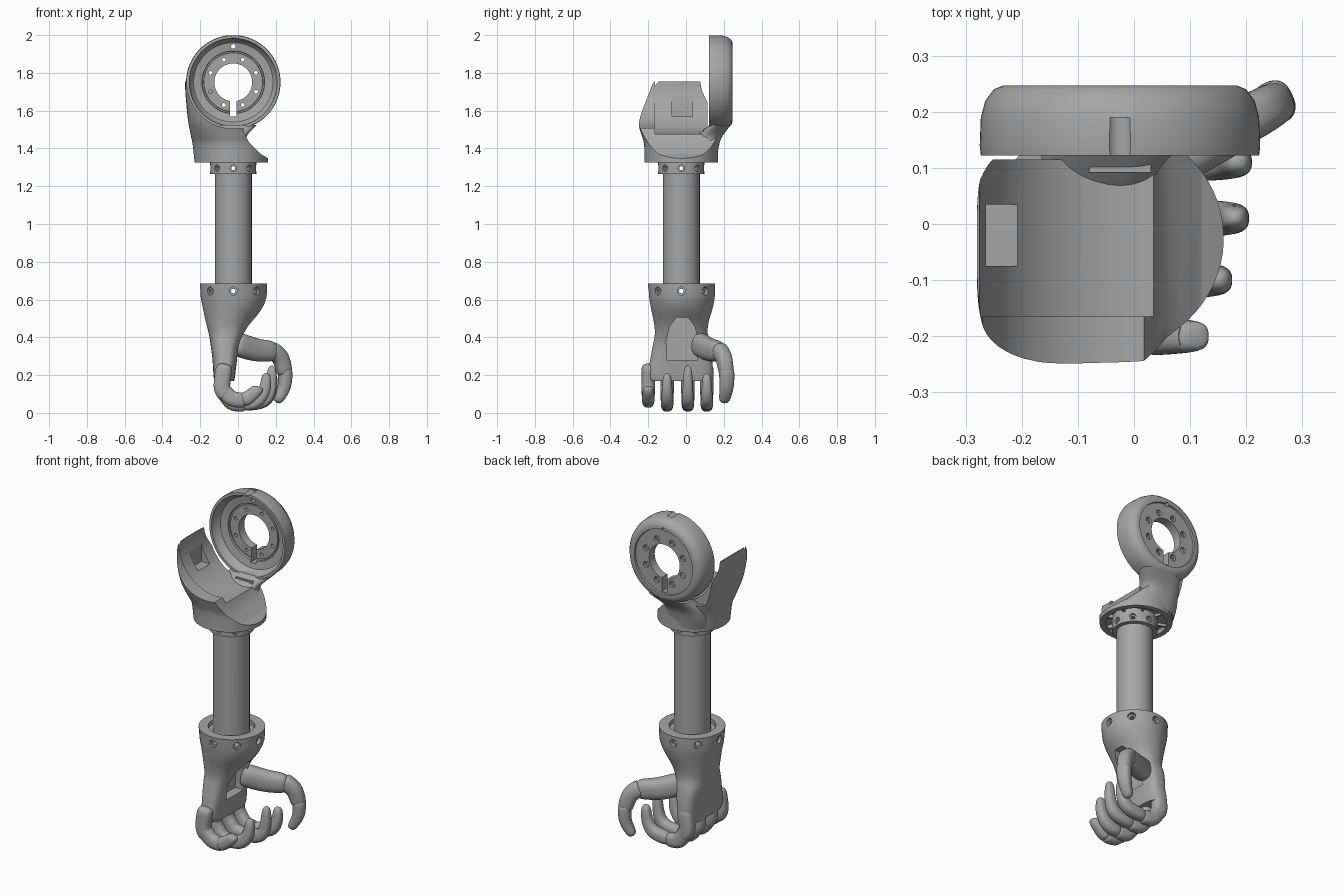
import bpy, bmesh
from math import pi, sin, cos
from mathutils import Vector

cube = bpy.data.objects.get("Cube")
if cube:
    bpy.data.objects.remove(cube)

grey = bpy.data.materials.new("mid_grey")
grey.use_nodes = True
grey.diffuse_color = (0.38, 0.38, 0.38, 1)
grey.node_tree.nodes["Principled BSDF"].inputs["Base Color"].default_value = (0.38, 0.38, 0.38, 1)

AX = -0.025            # arm axis in x and y
RING_Z = 1.75          # centre of the shoulder ring


def skin(name, rings, wrap=False):
    """Bridge rings of points into a closed solid (wrap joins last to first)."""
    bm = bmesh.new()
    rows = [[bm.verts.new(p) for p in ring] for ring in rings]
    n = len(rows[0])
    pairs = list(zip(rows, rows[1:]))
    if wrap:
        pairs.append((rows[-1], rows[0]))
    else:
        bm.faces.new(rows[0])
        bm.faces.new(rows[-1])
    for a, b in pairs:
        for i in range(n):
            j = (i + 1) % n
            bm.faces.new((a[i], a[j], b[j], b[i]))
    bmesh.ops.recalc_face_normals(bm, faces=bm.faces)
    me = bpy.data.meshes.new(name)
    bm.to_mesh(me)
    bm.free()
    me.materials.append(grey)
    ob = bpy.data.objects.new(name, me)
    bpy.context.collection.objects.link(ob)
    return ob


def smooth_path(pts, steps):
    """Catmull-Rom interpolation through tuples of any length."""
    pts = [Vector(p) for p in pts]
    out = []
    for i in range(len(pts) - 1):
        a, b, c, d = pts[max(i - 1, 0)], pts[i], pts[i + 1], pts[min(i + 2, len(pts) - 1)]
        for k in range(steps):
            t = k / steps
            out.append(b + (c - a) * (t / 2) + (a * 2 - b * 5 + c * 4 - d) * (t * t / 2)
                       + (b * 3 - a - c * 3 + d) * (t ** 3 / 2))
    return out + [pts[-1]]


def oval(centre, u, v, p, n):
    def power(x):
        return abs(x) ** (2 / p) * (1 if x > 0 else -1)
    return [centre + u * power(cos(a)) + v * power(sin(a))
            for a in (2 * pi * (i + 0.5) / n for i in range(n))]


def shell(name, sections):
    """Vertical loft; each section is z, x0, x1, y0, y1, squareness."""
    return skin(name, [oval(Vector(((x0 + x1) / 2, (y0 + y1) / 2, z)),
                            Vector(((x1 - x0) / 2, 0, 0)), Vector((0, (y1 - y0) / 2, 0)), p, 64)
                       for z, x0, x1, y0, y1, p in smooth_path(sections, 4)])


def limb(name, pts, side, wide, thick, taper):
    """Rounded finger bone along a path, narrowing to the taper factor."""
    path = smooth_path(pts, 8)
    side, rings, n = Vector(side), [], 20
    for k in range(n + 1):
        s = (1 - cos(pi * k / n)) / 2
        f = s * (len(path) - 1)
        i = min(int(f), len(path) - 2)
        c = path[i].lerp(path[i + 1], f - i)
        t = (path[min(i + 2, len(path) - 1)] - path[max(i - 1, 0)]).normalized()
        u = (side - t * side.dot(t)).normalized()
        r = (1.02 - (2 * s - 1) ** 8) ** 0.5 * (1 + (taper - 1) * s * s)
        rings.append(oval(c, u * wide * r, t.cross(u) * thick * r, 2.5, 28))
    return skin(name, rings)


def prism(name, profile, y0, y1):
    return skin(name, [[(x, y, z) for x, z in profile] for y in (y0, y1)])


def box(name, x0, x1, y0, y1, z0, z1):
    return prism(name, [(x0, z0), (x1, z0), (x1, z1), (x0, z1)], y0, y1)


def rod(name, a, b, r, n=24):
    a, b = Vector(a), Vector(b)
    u = (b - a).orthogonal().normalized()
    v = (b - a).normalized().cross(u)
    return skin(name, [oval(c, u * r, v * r, 2, n) for c in (a, b)])


def cut(ob, *cutters):
    for c in cutters:
        m = ob.modifiers.new("cut", "BOOLEAN")
        m.operation, m.solver, m.object = "DIFFERENCE", "EXACT", c
        bpy.context.view_layer.objects.active = ob
        bpy.ops.object.modifier_apply(modifier=m.name)
        bpy.data.objects.remove(c)


def sleeve(name, r, bore, z0, z1):
    """Hollow cylinder on the arm axis."""
    return skin(name, [[(AX + q * cos(a), AX + q * sin(a), z)
                        for a in (2 * pi * i / 64 for i in range(64))]
                       for q, z in ((r, z0), (r, z1), (bore, z1), (bore, z0))], wrap=True)


def screw_holes(ob, z, r, radius, sink):
    """Eight radial holes with a wider countersink at the surface."""
    for k in range(8):
        d = Vector((cos(k * pi / 4), sin(k * pi / 4), 0))
        c = Vector((AX, AX, z))
        cut(ob, rod("drill", c + d * 0.05, c + d * 0.3, r))
        if sink:
            cut(ob, rod("sink", c + d * (radius - sink), c + d * 0.3, r * 1.8))


# Arm tube and upper collar
tube = sleeve("arm_tube", 0.098, 0.085, 0.55, 1.36)
screw_holes(tube, 0.645, 0.012, 0.1, 0)
screw_holes(tube, 1.295, 0.01, 0.1, 0)
collar = sleeve("upper_collar", 0.122, 0.098, 1.265, 1.36)
screw_holes(collar, 1.295, 0.01, 0.122, 0.012)

# Wrist cuff flowing into the palm
hand = shell("wrist_and_palm", [
    (0.17, -0.125, -0.02, -0.19, 0.135, 3.5), (0.2, -0.13, -0.015, -0.2, 0.142, 3.5),
    (0.28, -0.135, -0.005, -0.19, 0.14, 3.2), (0.36, -0.145, 0.01, -0.175, 0.13, 2.8),
    (0.42, -0.155, 0.04, -0.165, 0.115, 2.3), (0.48, -0.17, 0.075, -0.17, 0.12, 2.1),
    (0.55, -0.185, 0.125, -0.185, 0.14, 2), (0.61, -0.197, 0.15, -0.195, 0.152, 2),
    (0.685, -0.202, 0.155, -0.202, 0.155, 2)])
cut(hand, rod("bore", (AX, AX, 0.56), (AX, AX, 0.8), 0.097, 64),
    rod("groove", (AX, AX, 0.66), (AX, AX, 0.8), 0.125, 64))
screw_holes(hand, 0.645, 0.012, 0.178, 0.02)
arch = [(-0.1, 0.28), (0.06, 0.28), (0.065, 0.38), (0.045, 0.46), (0.01, 0.505),
        (-0.05, 0.505), (-0.085, 0.46), (-0.105, 0.38)]
cut(hand, skin("palm_opening", [[(x, y, z) for y, z in arch] for x in (-0.06, 0.3)]))

# Four curled fingers: y, reach in x, height of the tip
FINGERS = {"little": (-0.2, 0.105, 0.14), "ring": (-0.1, 0.145, 0.21),
           "middle": (0.01, 0.175, 0.25), "index": (0.11, 0.18, 0.21)}
for name, (y, reach, tip) in FINGERS.items():
    drop = 0.02 if name == "little" else 0
    limb(name + "_finger_base", [(-0.07, y, 0.26), (-0.085, y, 0.14), (-0.06, y, 0.09)],
         (0, 1, 0), 0.036, 0.044, 0.95)
    limb(name + "_finger_middle", [(-0.08, y, 0.12), (-0.03, y, 0.055 + drop), (0.045, y, 0.046 + drop)],
         (0, 1, 0), 0.034, 0.042, 0.9)
    limb(name + "_finger_tip", [(0.02, y, 0.046 + drop), (reach - 0.05, y, 0.062 + drop),
                                (reach - 0.005, y, 0.12), (reach + 0.005, y, tip)],
         (0, 1, 0), 0.034, 0.038, 0.6)

# Thumb
ACROSS = (-0.4, 0.9, 0)
limb("thumb_base", [(-0.02, 0.06, 0.37), (0.09, 0.125, 0.335), (0.2, 0.18, 0.325)], ACROSS, 0.05, 0.063, 0.8)
limb("thumb_middle", [(0.17, 0.17, 0.34), (0.225, 0.2, 0.29), (0.25, 0.215, 0.2)], ACROSS, 0.042, 0.046, 0.85)
limb("thumb_tip", [(0.25, 0.215, 0.24), (0.245, 0.215, 0.14), (0.205, 0.2, 0.055)], ACROSS, 0.04, 0.036, 0.6)

# Shoulder cup with its tall side panel
cup = shell("shoulder_cup", [
    (1.325, -0.23, 0.16, -0.22, 0.17, 2), (1.42, -0.24, 0.16, -0.222, 0.17, 2.1),
    (1.47, -0.25, 0.16, -0.235, 0.17, 2.4), (1.55, -0.265, 0.16, -0.258, 0.17, 3),
    (1.65, -0.275, 0.16, -0.26, 0.17, 3.8), (1.72, -0.28, 0.16, -0.257, 0.17, 4),
    (1.755, -0.28, 0.16, -0.24, 0.17, 4)])
slope = [(0.06, 1.43), (0.12, 1.37), (0.2, 1.325), (0.4, 1.325), (0.4, 2.1)]


def scoop(cx, r):
    arc = [(cx + r * cos(a), RING_Z + r * sin(a)) for a in (pi + k * pi / 36 for k in range(21))]
    return [(cx - r, 2.1)] + arc + slope


cut(cup, prism("outer_scoop", scoop(AX, 0.245), -0.5, 0.12),
    prism("inner_scoop", scoop(0.0, 0.275), -0.165, 0.119),
    prism("back_scoop", [(-0.4, 2.1), (-0.4, 1.5), (0.0, 1.485)] + slope, 0.115, 0.4),
    box("panel_notch", -0.264, -0.185, -0.075, 0.035, 1.57, 1.9),
    rod("underside", (AX - 0.01, AX, 1.2), (AX - 0.01, AX, 1.352), 0.165, 48))
for k in range(8):
    a = k * pi / 4 + pi / 8
    d, s = Vector((cos(a), sin(a), 0)), Vector((-sin(a), cos(a), 0)) * 0.006
    c = Vector((AX - 0.005, AX, 0))
    skin("underside_rib", [[c + d * r + s * q + Vector((0, 0, z)) for r, q in
                            ((0.11, 1), (0.17, 1), (0.17, -1), (0.11, -1))] for z in (1.33, 1.355)])

# Neck that joins cup and ring
shell("shoulder_neck", [(1.345, -0.2, 0.11, -0.05, 0.165, 2.2), (1.4, -0.2, 0.075, 0.0, 0.172, 2.4),
                        (1.46, -0.185, 0.045, 0.05, 0.19, 2.6), (1.525, -0.15, 0.1, 0.125, 0.238, 3)])

# Dished shoulder ring, turned around the y axis
PROFILE = [(0.1, 0.185), (0.155, 0.185), (0.157, 0.192), (0.164, 0.192), (0.166, 0.18),
           (0.21, 0.172), (0.226, 0.155), (0.233, 0.122), (0.248, 0.122), (0.25, 0.14),
           (0.248, 0.19), (0.24, 0.22), (0.225, 0.24), (0.208, 0.247), (0.19, 0.247),
           (0.188, 0.237), (0.1, 0.237)]
ring = skin("shoulder_ring", [[(AX + r * cos(a), y, RING_Z + r * sin(a))
                               for a in (2 * pi * i / 96 for i in range(96))]
                              for r, y in PROFILE], wrap=True)
cut(ring, box("slot", AX - 0.017, AX + 0.017, 0.1, 0.3, 1.57, 1.67),
    rod("top_hole", (AX, 0.1, 1.94), (AX, 0.3, 1.94), 0.012),
    rod("top_dent", (AX, 0.1, 2.015), (AX, 0.19, 2.015), 0.025))
for k in range(8):
    a = pi / 8 + k * pi / 4
    x, z = AX + 0.13 * cos(a), RING_Z + 0.13 * sin(a)
    cut(ring, rod("bolt_hole", (x, 0.1, z), (x, 0.3, z), 0.01),
        rod("counterbore", (x, 0.222, z), (x, 0.3, z), 0.018))

# Small cable bracket under the ring
box("cable_bracket", -0.08, 0.03, 0.092, 0.13, 1.46, 1.505)

# Smooth shading with crisp edges
bpy.ops.object.select_all(action="DESELECT")
for ob in bpy.context.collection.objects:
    if ob.type == "MESH":
        ob.select_set(True)
        bpy.context.view_layer.objects.active = ob
bpy.ops.object.shade_smooth_by_angle(angle=0.6)
